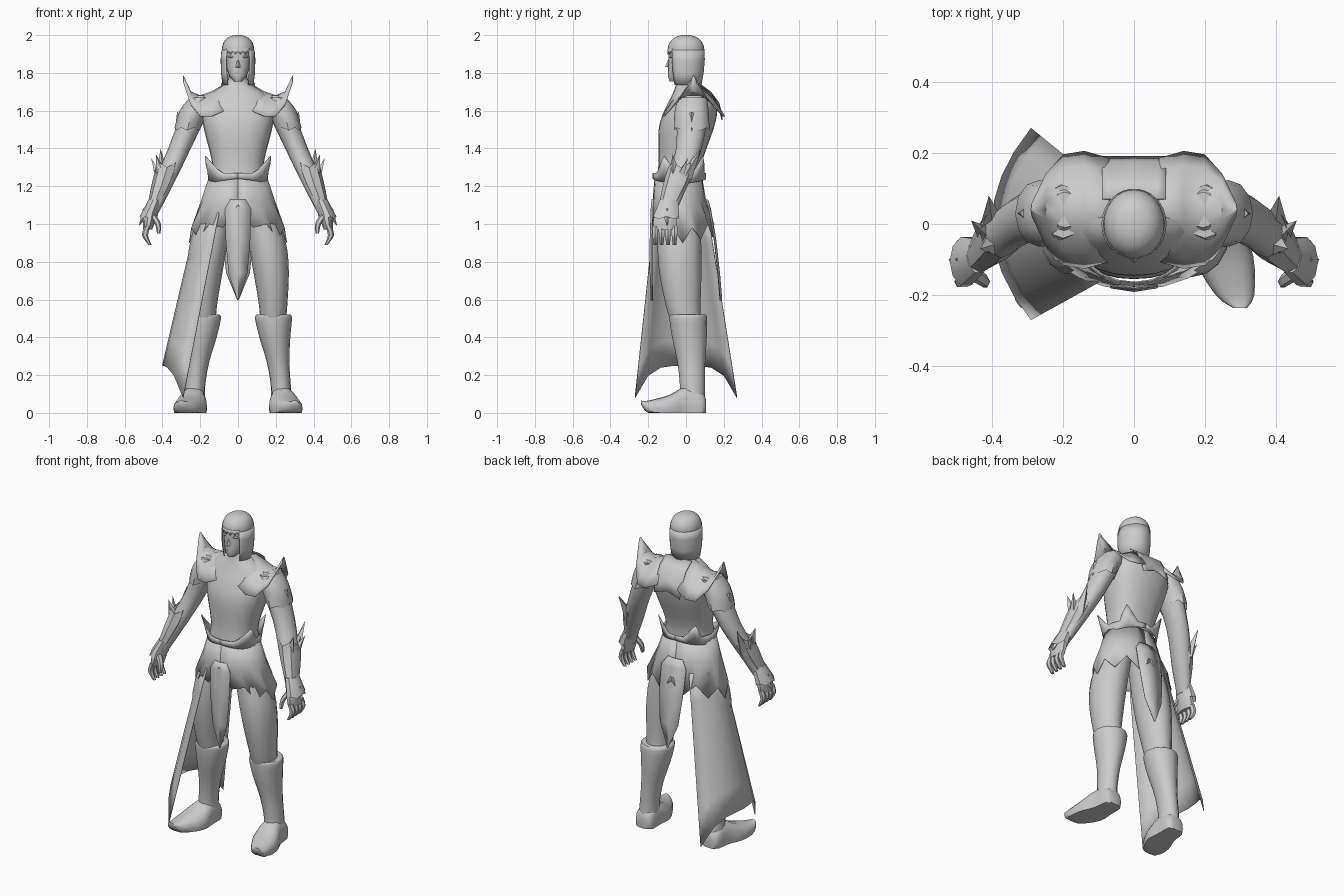
import bpy
import bmesh
from math import sin, cos, pi, radians
from mathutils import Vector

cube = bpy.data.objects.get("Cube")
if cube:
    bpy.data.objects.remove(cube, do_unlink=True)

grey = bpy.data.materials.new("plain grey")
grey.use_nodes = True
grey.diffuse_color = (.6, .6, .6, 1)
grey.node_tree.nodes["Principled BSDF"].inputs["Base Color"].default_value = grey.diffuse_color


def finish(name, bm, mirror=False, thickness=0):
    """Turn a bmesh into a shaded object, with optional mirror and thickness."""
    bmesh.ops.remove_doubles(bm, verts=bm.verts, dist=.0005)
    bmesh.ops.recalc_face_normals(bm, faces=bm.faces)
    mesh = bpy.data.meshes.new(name)
    bm.to_mesh(mesh)
    bm.free()
    mesh.materials.append(grey)
    obj = bpy.data.objects.new(name, mesh)
    bpy.context.collection.objects.link(obj)
    bpy.ops.object.select_all(action="DESELECT")
    obj.select_set(True)
    bpy.context.view_layer.objects.active = obj
    bpy.ops.object.shade_smooth_by_angle(angle=radians(40))
    if thickness:
        solid = obj.modifiers.new("thickness", "SOLIDIFY")
        solid.thickness = thickness
        solid.offset = 0
    if mirror:
        obj.modifiers.new("mirror", "MIRROR").use_mirror_merge = False


def grid(bm, rows, closed=False):
    """Join rows of points with quads."""
    verts = [[bm.verts.new(point) for point in row] for row in rows]
    count = len(rows[0])
    for low, high in zip(verts, verts[1:]):
        for i in range(count if closed else count - 1):
            following = (i + 1) % count
            bm.faces.new((low[i], low[following], high[following], high[i]))
    return verts


def sheet(name, rows, mirror=False):
    """Thin cloth or plate."""
    bm = bmesh.new()
    grid(bm, rows)
    finish(name, bm, mirror, thickness=.004)


def flow(keys, steps=3):
    """Pass a smooth spline through the key rings."""
    keys = [Vector(key) for key in keys]
    padded = [keys[0]] + keys + [keys[-1]]
    rings = []
    for before, start, end, after in zip(padded, padded[1:], padded[2:], padded[3:]):
        for step in range(steps):
            t = step / steps
            leave, arrive = (end - before) / 2, (after - start) / 2
            ease = t * t * (3 - 2 * t)
            rings.append(start.lerp(end, ease) + leave * t * (1 - t) ** 2
                         - arrive * t * t * (1 - t))
    return rings + [keys[-1]]


def ring(x, y, z, rx, ry, sides, upright, square):
    """Ellipse lying flat, or standing across y with its sole on the ground."""
    points = []
    for i in range(sides):
        c, s = cos(2 * pi * i / sides), sin(2 * pi * i / sides)
        across = x + rx * abs(c) ** square * (1 if c > 0 else -1)
        along = ry * abs(s) ** square * (1 if s > 0 else -1)
        points.append((across, y, max(0, z + along)) if upright else (across, y + along, z))
    return points


def loft(name, keys, mirror=False, sides=16, upright=False, square=1, jag=0):
    """Skin key rings of x, y, z and two radii; jag gives a torn last edge."""
    bm = bmesh.new()
    rows = [ring(*key, sides, upright, square) for key in flow(keys)]
    if jag:
        rows[-1] = [(x, y, z + jag * (i % 2)) for i, (x, y, z) in enumerate(rows[-1])]
    verts = grid(bm, rows, closed=True)
    bm.faces.new(verts[0])
    if not jag:
        bm.faces.new(verts[-1])
    finish(name, bm, mirror)


def thorn(name, base, tip, radius=.026, mirror=True):
    """Thin four-sided point."""
    base, tip = Vector(base), Vector(tip)
    bm = bmesh.new()
    bmesh.ops.create_cone(bm, cap_ends=True, segments=4, radius1=radius,
                          radius2=0, depth=(tip - base).length)
    turn = (tip - base).to_track_quat("Z", "Y").to_matrix()
    for vert in bm.verts:
        vert.co = turn @ vert.co + (base + tip) / 2
    finish(name, bm, mirror)


def blob(name, centre, radii, mirror=False):
    """Small ellipsoid."""
    bm = bmesh.new()
    bmesh.ops.create_uvsphere(bm, u_segments=10, v_segments=6, radius=1)
    for vert in bm.verts:
        vert.co = [c + r * v for c, r, v in zip(centre, radii, vert.co)]
    finish(name, bm, mirror)


def around(angle, rx, ry, z, cy=0):
    """Point on an ellipse about the body; zero degrees is the front."""
    turn = radians(angle)
    return (rx * sin(turn), cy - ry * cos(turn), z)


def peak(value, centre, width):
    """One at the centre, falling straight to zero at the width."""
    return max(0, 1 - abs(value - centre) / width)


# Torso, with neck
loft("torso", [(0, -.04, 1.12, .16, .115), (0, -.04, 1.22, .145, .115),
               (0, -.03, 1.33, .138, .115), (0, 0, 1.5, .18, .145),
               (0, .025, 1.6, .19, .14), (0, .035, 1.68, .16, .11),
               (0, .01, 1.75, .058, .06), (0, 0, 1.82, .05, .05)], sides=24, square=.85)

# Head
loft("face", [(0, -.065, 1.755, .02, .022), (0, -.04, 1.785, .046, .055),
              (0, -.02, 1.85, .066, .074), (0, -.02, 1.93, .068, .074)], sides=20)
thorn("nose", (0, -.098, 1.83), (0, -.086, 1.89), radius=.013, mirror=False)
blob("lips", (0, -.088, 1.8), (.02, .008, .007))
blob("brow", (.03, -.078, 1.885), (.024, .01, .006), mirror=True)

# Hair: a dome above and a curtain open over the face
tilts = [radians(tilt) for tilt in range(0, 88, 12)]
loft("hair_dome", [(0, 0, 1.92 + .08 * sin(t), .086 * cos(t) ** .8, .097 * cos(t) ** .8)
                   for t in tilts], sides=24)
curtain = [(1.735, .08, .08), (1.8, .088, .092), (1.87, .09, .098), (1.92, .086, .097)]
sheet("hair_curtain", [[around(angle, rx, ry, z) for angle in range(42, 319, 12)]
                       for z, rx, ry in curtain])
sheet("hair_fringe", [[around(9 * i, .086, .096, 1.93 - drop * (1 + i % 2))
                       for i in range(-5, 6)] for drop in (0, .016)])

# Shoulder guards: arched columns running out to a raised tip, joined behind the neck
columns = [(.07, 1.74, 1.6, .145), (.14, 1.7, 1.57, .165), (.2, 1.68, 1.57, .155),
           (.25, 1.7, 1.63, .1), (.29, 1.785, 1.75, .015)]
arch = [i / 4 for i in range(-4, 5)]
sheet("shoulder_guard", [[(x, .04 + depth * t, top - (top - hem) * t * t) for t in arch]
                         for x, top, hem, depth in columns], mirror=True)
sheet("back_collar", [[(.09 * t, .05 + depth, z - .03 * abs(t) * (depth > .1)) for t in arch]
                      for z, depth in ((1.745, .02), (1.7, .08), (1.64, .125), (1.58, .14))])

# Arms, sleeves and bracers
loft("arm", [(.195, .04, 1.68, .04, .05), (.22, .035, 1.61, .068, .082),
             (.31, .015, 1.4, .06, .068), (.39, -.045, 1.22, .053, .06),
             (.45, -.1, 1.06, .03, .045)], mirror=True)
loft("sleeve", [(.2, .035, 1.67, .055, .075), (.235, .03, 1.6, .074, .09),
                (.268, .03, 1.51, .068, .094)], mirror=True, sides=12, jag=-.015)
thorn("sleeve_point", (.295, .03, 1.58), (.335, .03, 1.49), radius=.03)
loft("bracer", [(.44, -.092, 1.11, .037, .05), (.4, -.05, 1.22, .055, .068),
                (.375, -.025, 1.3, .06, .07)], mirror=True, sides=8, jag=.025)
loft("cuff", [(.437, -.09, 1.13, .036, .05), (.475, -.105, 1.04, .046, .072)],
     mirror=True, sides=10, jag=-.015)
thorn("cuff_thorn", (.48, -.1, 1.07), (.525, -.1, .99))
thorn("elbow_thorn_front", (.4, -.06, 1.25), (.435, -.07, 1.37), radius=.035)
thorn("elbow_thorn_back", (.4, 0, 1.25), (.41, .08, 1.4), radius=.035)
thorn("elbow_thorn_outer", (.42, -.03, 1.25), (.46, .01, 1.35))

# Hands
loft("palm", [(.455, -.1, 1.08, .03, .045), (.468, -.11, 1.03, .034, .065),
              (.478, -.112, .97, .024, .062)], mirror=True, sides=10)
for finger in range(4):
    y = -.163 + .034 * finger
    loft("finger", [(.478, y, .99, .017, .018), (.492, y, .94, .016, .017),
                    (.466, y, .89, .009, .011)], mirror=True, sides=6)
loft("thumb", [(.455, -.14, 1.05, .02, .02), (.424, -.16, 1, .016, .018),
               (.42, -.17, .95, .009, .011)], mirror=True, sides=6)

# Belt: half a band dipping at the front, with flared points at front and back
belt_rows = [[], [], []]
for angle in range(0, 181, 10):
    flare = peak(angle, 60, 25) + peak(angle, 140, 20)
    dip = .03 * peak(angle, 90, 90)
    for row, lift in zip(belt_rows, (0, .5, 1)):
        swell = .045 * flare * lift
        row.append(around(angle, .155 + swell, .14 + swell / 2,
                          1.24 - dip + lift * (.03 + dip + .09 * flare), cy=-.035))
sheet("belt", belt_rows, mirror=True)

# Skirt plates with a torn hem
skirt_rows = [[], [], []]
for i in range(11):
    hem = 1 - .07 * (i % 2) + .1 * peak(i, 0, 2) - .03 * peak(i, 5, 3)
    for row, rx, ry, z, cy in zip(skirt_rows, (.155, .195, .258), (.125, .14, .166),
                                  (1.24, 1.12, hem), (-.04, -.035, -.018)):
        row.append(around(18 * i, rx, ry, z, cy))
sheet("skirt", skirt_rows, mirror=True)

# Hanging cloths: height, half width, distance in front, distance behind
cloth = [(1.13, .04, .18, .115), (1.08, .068, .185, .13), (.92, .065, .19, .158),
         (.74, .05, .19, .178), (.595, .002, .185, .19)]
sides = (-1, 0, 1)
sheet("front_cloth", [[(width * side, .01 * abs(side) - front, z) for side in sides]
                      for z, width, front, back in cloth])
sheet("back_cloth", [[(width * side * 1.25, back - .01 * abs(side), z) for side in sides]
                     for z, width, front, back in cloth])

# Half cape around the right leg: bowed waist line down to two low corner tips
cape_rows = []
for drop in range(7):
    row = []
    for t in arch:
        waist = Vector((.11 * t * t - .21, .14 * t - .025, 1.06))
        edge = Vector((.11 * t * t - .4, .27 * t, .25 - .17 * t ** 4))
        row.append(waist.lerp(edge, drop / 6))
    cape_rows.append(row)
sheet("half_cape", cape_rows)

# Legs, boots and feet
loft("leg", [(.185, 0, .48, .068, .08), (.186, -.015, .57, .075, .092),
             (.175, -.03, .75, .094, .112), (.15, -.035, .92, .1, .115),
             (.09, -.03, 1.14, .08, .1)], mirror=True)
loft("boot", [(.23, .035, .04, .058, .068), (.227, .034, .14, .053, .066),
              (.212, .028, .27, .06, .074), (.195, .018, .4, .082, .092),
              (.188, .012, .5, .098, .1), (.188, .01, .52, .09, .094)], mirror=True)
loft("foot", [(.23, .107, .03, .035, .035), (.23, .085, .035, .058, .075),
              (.235, 0, .035, .066, .105), (.252, -.09, .02, .085, .075),
              (.285, -.2, .03, .055, .035), (.3, -.238, .055, .018, .01)],
     mirror=True, upright=True, square=.8)
